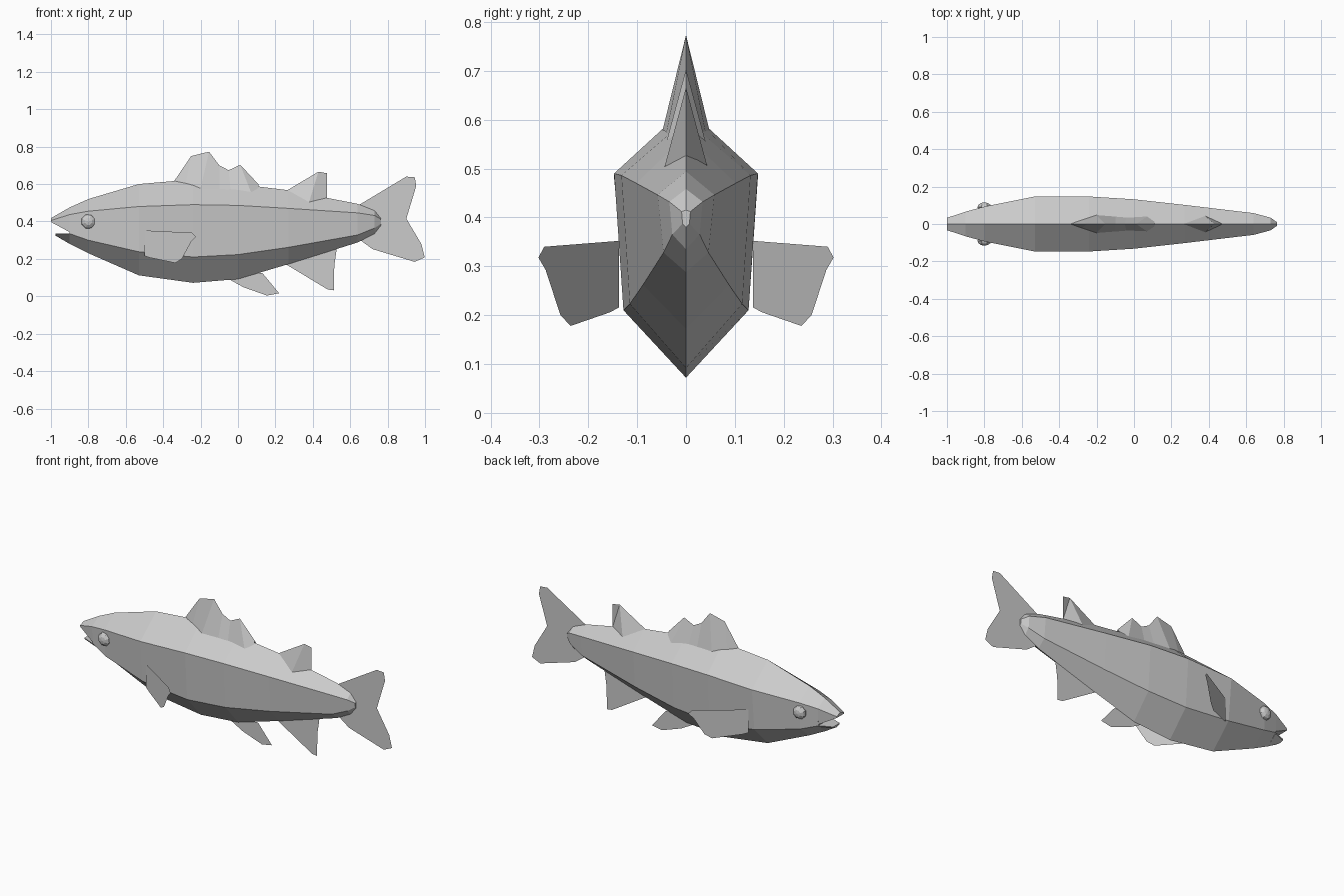
import bpy, bmesh, math
from mathutils import Matrix

cube = bpy.data.objects.get("Cube")
if cube:
    bpy.data.objects.remove(cube, do_unlink=True)

grey = bpy.data.materials.new("plain grey")
grey.use_nodes = True
COLOUR = (0.6, 0.6, 0.6, 1)
grey.diffuse_color = COLOUR
grey.node_tree.nodes["Principled BSDF"].inputs["Base Color"].default_value = COLOUR


def finish(name, bm):
    mesh = bpy.data.meshes.new(name)
    bmesh.ops.recalc_face_normals(bm, faces=bm.faces)
    bm.to_mesh(mesh)
    bm.free()
    mesh.materials.append(grey)
    obj = bpy.data.objects.new(name, mesh)
    bpy.context.collection.objects.link(obj)
    return obj


def loft(name, stations):
    """Skin half-profiles of (y, z), mirrored across y, along x."""
    bm = bmesh.new()
    rings = []
    for x, half in stations:
        outline = half + [(-y, z) for y, z in half[-2:0:-1]]
        rings.append([bm.verts.new((x, y, z)) for y, z in outline])
    for a, b in zip(rings, rings[1:]):
        for i in range(len(a)):
            j = (i + 1) % len(a)
            bm.faces.new((a[i], a[j], b[j], b[i]))
    bm.faces.new(rings[0])
    bm.faces.new(rings[-1])
    return finish(name, bm)


def sheet(name, points):
    """Flat single-layer fin."""
    bm = bmesh.new()
    bm.faces.new([bm.verts.new(p) for p in points])
    return finish(name, bm)


def tent_fin(name, rows):
    """Fin with a sharp crest and flared sides: rows of x, crest z, base x, base half width, base z."""
    bm = bmesh.new()
    for side in (-1, 1):
        crest = [bm.verts.new((x, 0, z)) for x, z, bx, w, bz in rows]
        base = [bm.verts.new((bx, side * w, bz)) for x, z, bx, w, bz in rows]
        for i in range(len(rows) - 1):
            bm.faces.new((crest[i], crest[i + 1], base[i + 1], base[i]))
    bmesh.ops.remove_doubles(bm, verts=bm.verts, dist=0.0005)
    return finish(name, bm)


# Body: x, top z, upper half width, upper z, lower half width, lower z, bottom z
body = [
    (-0.90, 0.475, 0.066, 0.437, 0.060, 0.335, 0.280),
    (-0.80, 0.520, 0.093, 0.455, 0.088, 0.300, 0.230),
    (-0.53, 0.600, 0.147, 0.480, 0.125, 0.238, 0.112),
    (-0.24, 0.625, 0.147, 0.490, 0.128, 0.210, 0.072),
    (0.00, 0.600, 0.132, 0.486, 0.115, 0.223, 0.092),
    (0.27, 0.567, 0.102, 0.470, 0.088, 0.262, 0.172),
    (0.64, 0.494, 0.058, 0.446, 0.046, 0.328, 0.288),
    (0.73, 0.458, 0.034, 0.432, 0.028, 0.365, 0.335),
    (0.765, 0.415, 0.009, 0.412, 0.007, 0.387, 0.380),
]
loft("body", [(x, [(0, t), (uw, uz), (lw, lz), (0, b)])
              for x, t, uw, uz, lw, lz, b in body])

# Jaws with an open mouth between them
loft("upper_jaw", [
    (-0.90, [(0, 0.475), (0.066, 0.437), (0.060, 0.343), (0, 0.343)]),
    (-1.00, [(0, 0.418), (0.033, 0.405), (0.032, 0.397), (0, 0.397)])])
loft("lower_jaw", [
    (-0.90, [(0, 0.336), (0.060, 0.336), (0.058, 0.330), (0, 0.280)]),
    (-0.975, [(0, 0.337), (0.030, 0.337), (0.028, 0.330), (0, 0.324)])])

# Dorsal fins
tent_fin("front_dorsal_fin", [
    (-0.34, 0.618, -0.34, 0.000, 0.618),
    (-0.25, 0.750, -0.28, 0.022, 0.600),
    (-0.155, 0.773, -0.20, 0.048, 0.578),
    (-0.10, 0.700, -0.10, 0.040, 0.575),
    (-0.05, 0.674, -0.04, 0.036, 0.570),
    (0.012, 0.703, 0.07, 0.040, 0.555),
    (0.11, 0.598, 0.11, 0.012, 0.580)])
tent_fin("rear_dorsal_fin", [
    (0.265, 0.568, 0.265, 0.000, 0.566),
    (0.43, 0.666, 0.38, 0.044, 0.503),
    (0.475, 0.658, 0.475, 0.000, 0.525)])

# Tail and belly fins on the centre line
centre_fins = {
    "tail_fin": [(0.60, 0.45), (0.65, 0.49), (0.90, 0.64), (0.945, 0.636), (0.953, 0.59),
                 (0.90, 0.415), (0.98, 0.28), (0.998, 0.208), (0.945, 0.184),
                 (0.72, 0.252), (0.64, 0.31)],
    "anal_fin": [(0.25, 0.175), (0.48, 0.036), (0.512, 0.032), (0.515, 0.165),
                 (0.53, 0.27), (0.30, 0.23)],
    "pelvic_fin": [(-0.05, 0.092), (0.03, 0.048), (0.155, 0.004), (0.22, 0.016),
                   (0.13, 0.125), (0.0, 0.12)],
}
for name, outline in centre_fins.items():
    sheet(name, [(x, 0, z) for x, z in outline])

# Pectoral fins and eyes on both sides
pectoral = [(-0.50, 0.352), (-0.245, 0.34), (-0.225, 0.318), (-0.25, 0.292),
            (-0.30, 0.20), (-0.335, 0.178), (-0.47, 0.206), (-0.50, 0.216)]
for side, label in ((1, "left"), (-1, "right")):
    sheet(label + "_pectoral_fin",
          [(x, side * (0.137 + (x + 0.50) * 0.60), z) for x, z in pectoral])
    bm = bmesh.new()
    bmesh.ops.create_uvsphere(
        bm, u_segments=8, v_segments=6, radius=0.04,
        matrix=Matrix.Translation((-0.80, side * 0.090, 0.40))
        @ Matrix.Diagonal((1, 0.65, 1, 1)) @ Matrix.Rotation(math.pi / 2, 4, "X")
        @ Matrix.Rotation(math.pi / 8, 4, "Z"))
    finish(label + "_eye", bm)
